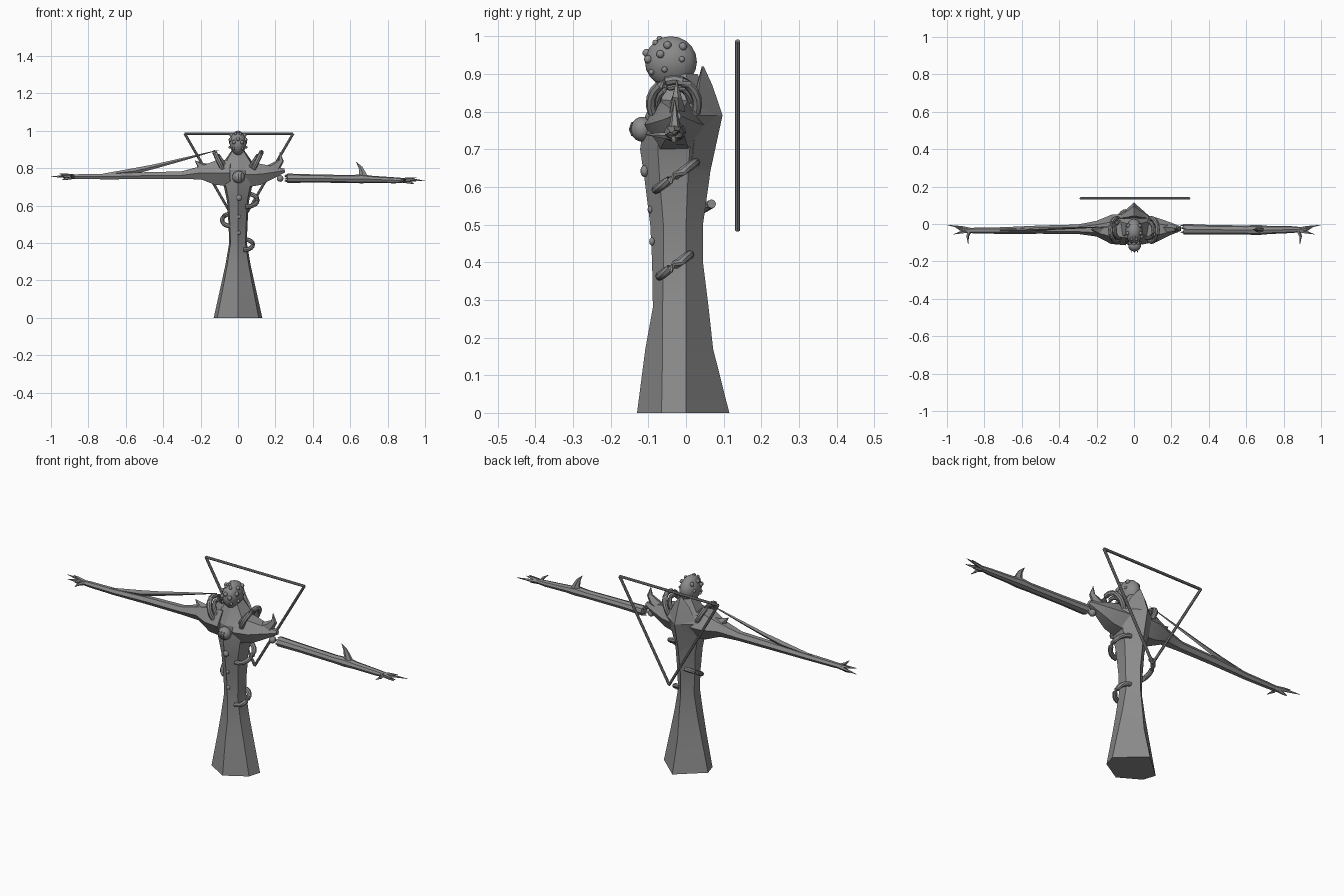
import bpy, bmesh, math
from mathutils import Vector

old = bpy.data.objects.get("Cube")
if old:
    bpy.data.objects.remove(old, do_unlink=True)

grey = bpy.data.materials.new("stone_grey")
grey.use_nodes = True
colour = (0.26, 0.26, 0.26, 1)
grey.diffuse_color = colour
grey.node_tree.nodes["Principled BSDF"].inputs["Base Color"].default_value = colour


def finish(name, bm, angle=35):
    bmesh.ops.recalc_face_normals(bm, faces=bm.faces)
    mesh = bpy.data.meshes.new(name)
    bm.to_mesh(mesh)
    bm.free()
    mesh.materials.append(grey)
    ob = bpy.data.objects.new(name, mesh)
    bpy.context.collection.objects.link(ob)
    bpy.ops.object.select_all(action='DESELECT')
    ob.select_set(True)
    bpy.context.view_layer.objects.active = ob
    bpy.ops.object.shade_smooth_by_angle(angle=math.radians(angle))
    return ob


def loft(name, rings, angle=35):
    """Skin a list of equal-sized point rings and cap both ends."""
    bm = bmesh.new()
    loops = [[bm.verts.new(p) for p in ring] for ring in rings]
    for a, b in zip(loops, loops[1:]):
        for i in range(len(a)):
            j = (i + 1) % len(a)
            bm.faces.new((a[i], a[j], b[j], b[i]))
    bm.faces.new(loops[0])
    bm.faces.new(loops[-1])
    return finish(name, bm, angle)


def tube(name, path, radii, sides=6, flat=1.0, angle=35):
    """Tapered tube along a path; flat squashes it sideways."""
    pts = [Vector(p) for p in path]
    rings = []
    for i, p in enumerate(pts):
        t = (pts[min(i + 1, len(pts) - 1)] - pts[max(i - 1, 0)]).normalized()
        side = Vector((0, 1, 0)) if abs(t.y) < 0.8 else Vector((1, 0, 0))
        v = t.cross(side).normalized()
        u = v.cross(t)
        r = max(radii[i], 0.001)
        rings.append([p + u * (r * flat * math.cos(a)) + v * (r * math.sin(a))
                      for a in (math.tau * k / sides for k in range(sides))])
    return loft(name, rings, angle)


def ball(name, centre, size, segments=14):
    bm = bmesh.new()
    bmesh.ops.create_uvsphere(bm, u_segments=segments, v_segments=segments // 2 + 1, radius=1)
    for v in bm.verts:
        v.co = Vector(centre) + Vector(size) * v.co
    return finish(name, bm, 50)


def ridged(z, hw, front, y1, y2, back):
    """Six-sided section with a ridge at the front and back."""
    return [(x, y, z) for x, y in ((0, front), (hw * .85, y1), (hw, y2),
                                   (0, back), (-hw, y2), (-hw * .85, y1))]


# Robe and torso
loft("robe_body", [ridged(*r) for r in (
    (0, .13, -.13, -.065, 0, .115), (.17, .092, -.108, -.062, 0, .072),
    (.28, .068, -.088, -.062, 0, .06), (.4, .047, -.09, -.06, 0, .045),
    (.5, .051, -.095, -.06, 0, .045), (.62, .058, -.11, -.07, .005, .062),
    (.7, .075, -.122, -.075, .01, .072), (.79, .11, -.108, -.075, .02, .095),
    (.85, .065, -.075, -.06, .01, .06), (.9, .03, -.06, -.05, 0, .03))], 20)

# Pointed collar rising behind the head
loft("back_collar", [ridged(*r) for r in (
    (.62, .05, 0, .005, .01, .06), (.79, .085, .02, .025, .03, .097),
    (.87, .045, .028, .03, .035, .07), (.92, .004, .042, .043, .044, .047))], 20)

# Head: egg narrowing to the chin, with studs
head = ball("head", (0, -.04, .932), (.046, .069, .068), 18)
for v in head.data.vertices:
    if v.co.z < .92:
        v.co.x *= 1 - (.92 - v.co.z) * 4
for i, (yaw, lift) in enumerate(((0, .9), (0, .35), (25, .75), (28, .1), (35, -.4), (65, .3),
                                 (75, -.3), (80, .65), (115, .1), (125, .6))):
    a = math.radians(yaw)
    c = math.sqrt(1 - lift * lift)
    for s in ((-1, 1) if yaw else (1,)):
        r = .011 if i % 2 else .008
        ball("head_stud", (s * .046 * c * math.sin(a), -.04 - .069 * c * math.cos(a),
                           .932 + .068 * lift), (r, r, r), 8)

# Chest orb with ribs, and buttons down the front
ball("chest_orb", (.003, -.117, .753), (.034, .03, .033), 18)
for x in (-.012, .003, .018):
    tube("orb_rib", [(x, -.143, .735), (x, -.149, .753), (x, -.143, .772)],
         (.002, .003, .002), 6)
for y, z, r in ((-.11, .642, .016), (-.095, .54, .010), (-.09, .455, .011)):
    ball("button", (.005, y, z), (r, r * .7, r), 10)

# Tubes arching over each shoulder
for s in (-1, 1):
    for dx, rad, thick in ((.095, .062, .013), (.075, .045, .010)):
        arc = [math.radians(-25 + 230 * k / 12) for k in range(13)]
        tube("shoulder_arch", [(s * (dx + .03 * math.sin(a)), -.032 + rad * math.cos(a),
                                .822 + rad * math.sin(a)) for a in arc], [thick] * 13, 8)

# Slanted half rings hooked round the sides of the body
for s, x, reach, y0, y1, z0, z1 in ((1, .04, .065, -.08, .025, .593, .665),
                                    (-1, .04, .045, -.045, .068, .49, .555),
                                    (1, .03, .05, -.07, .01, .363, .42)):
    path = []
    for k in range(11):
        a = math.pi * k / 10
        m = (1 - math.cos(a)) / 2
        path.append((s * (x + reach * math.sin(a)), y0 + (y1 - y0) * m, z0 + (z1 - z0) * m))
    tube("side_hook", path, [.012] * 11, 8)

# Right arm, one long taper from the shoulder
tube("right_arm", [(-.04, -.03, .775), (-.12, -.028, .775), (-.2, -.025, .775), (-.3, -.028, .762),
                   (-.5, -.03, .76), (-.7, -.035, .755), (-.84, -.035, .755), (-.9, -.035, .755)],
     (.08, .075, .04, .024, .021, .017, .015, .012), 6, 1.05, 25)
tube("right_shoulder_spike", [(-.1, -.03, .78), (-.19, -.03, .80), (-.23, -.03, .84)],
     (.05, .03, .001), 5, .8, 20)
# Long swept blade of the right arm
tube("right_arm_blade", [(-.72, -.035, .765), (-.55, -.03, .785), (-.45, -.025, .808),
                         (-.3, -.02, .846), (-.105, -.015, .897)],
     (.006, .016, .012, .008, .001), 4, .6, 20)

# Left shoulder cup ending in an upturned claw
tube("left_shoulder", [(.04, -.03, .765), (.12, -.03, .768), (.19, -.025, .778), (.25, -.025, .788)],
     (.08, .065, .036, .012), 6, 1, 20)
tube("left_shoulder_claw", [(.16, -.025, .785), (.205, -.025, .81), (.23, -.025, .84),
                            (.224, -.025, .885)], (.03, .028, .016, .001), 5, .8, 20)
ball("elbow_ball", (.225, -.03, .745), (.018, .018, .018), 12)

# Detached left forearm with a jagged end and a hooked thorn
tube("left_forearm", [(.265, -.028, .746), (.4, -.03, .745), (.6, -.032, .742), (.66, -.032, .743),
                      (.72, -.032, .74), (.84, -.03, .735), (.89, -.03, .735)],
     (.025, .022, .021, .024, .019, .016, .012), 8, 1.15, 25)
for k in range(5):
    a = math.tau * k / 5
    y, z = -.028 + .02 * math.cos(a), .746 + .017 * math.sin(a)
    tube("forearm_tooth", [(.275, y, z), (.248, y, z)], (.009, .001), 4)
tube("forearm_thorn", [(.67, -.03, .745), (.665, -.03, .775), (.655, -.03, .803),
                       (.632, -.03, .833)], (.032, .020, .012, .001), 6, .6)

# Clawed hands: base point, then finger tips and a forward thumb
for s, z in ((-1, .755), (1, .735)):
    for dx, y, dz, mid in ((1.0, -.005, 0, .012), (.965, -.055, .004, -.008),
                           (.955, -.02, .015, .008), (.94, -.03, -.018, -.012)):
        tube("finger", [(s * .87, -.033, z), (s * .92, (y - .033) / 2, z + dz * .6),
                        (s * dx, y, z + dz)], (.012, .008, .001), 5)
    tube("thumb", [(s * .875, -.03, z), (s * .89, -.065, z + .002), (s * .887, -.108, z + .004)],
         (.012, .008, .001), 5)

# Triangular frame floating behind the back
corners = [(-.285, .137, .985), (.295, .137, .985), (.003, .137, .485)]
for i in range(3):
    tube("frame_bar", [corners[i], corners[(i + 1) % 3]], (.007, .007), 8)
